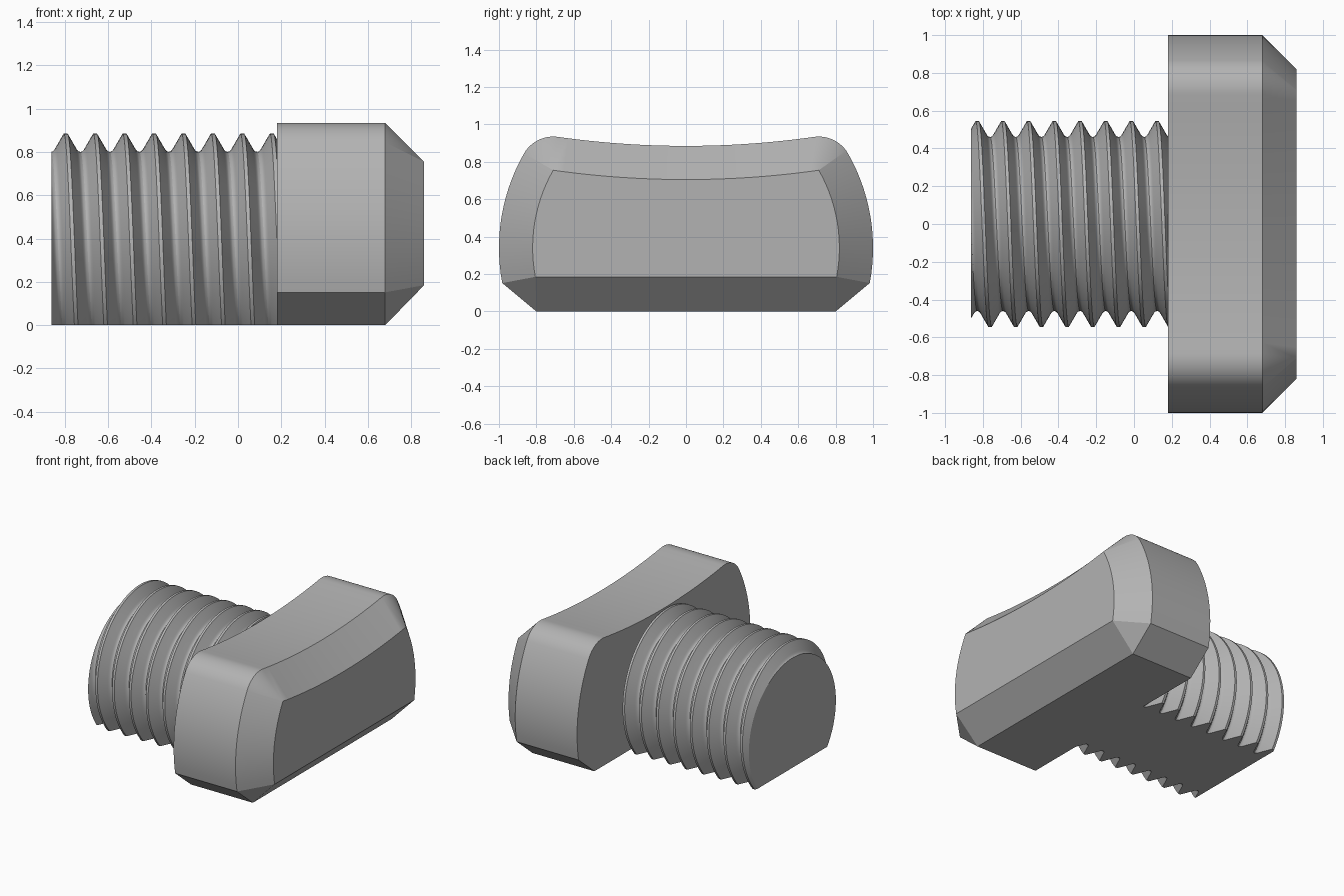
import bpy, bmesh, math
from mathutils import Vector

if "Cube" in bpy.data.objects:
    bpy.data.objects.remove(bpy.data.objects["Cube"])

steel = bpy.data.materials.new("grey steel")
steel.use_nodes = True
steel.diffuse_color = (0.45, 0.45, 0.45, 1)
steel.node_tree.nodes["Principled BSDF"].inputs["Base Color"].default_value = (0.45, 0.45, 0.45, 1)


def finish(bm, name):
    bmesh.ops.recalc_face_normals(bm, faces=bm.faces[:])
    mesh = bpy.data.meshes.new(name)
    bm.to_mesh(mesh)
    bm.free()
    obj = bpy.data.objects.new(name, mesh)
    bpy.context.collection.objects.link(obj)
    mesh.materials.append(steel)
    bpy.ops.object.select_all(action='DESELECT')
    obj.select_set(True)
    bpy.context.view_layer.objects.active = obj
    bpy.ops.object.shade_smooth_by_angle(angle=math.radians(28))
    return obj


def cut_and_cap(bm, point, outward):
    """Trim everything beyond a plane and close the opening."""
    cut = bmesh.ops.bisect_plane(bm, geom=bm.verts[:] + bm.edges[:] + bm.faces[:],
                                 plane_co=point, plane_no=outward, clear_outer=True)
    rim = [g for g in cut["geom_cut"] if isinstance(g, bmesh.types.BMEdge)]
    bmesh.ops.contextual_create(bm, geom=rim)


# Threaded shaft: one tooth profile swept along a right-handed helix
AXIS_Z, PITCH, STEPS, TURNS = 0.34, 0.136, 80, 12
BACK, SHOULDER = -0.862, 0.18
half_tooth = [(0.0085, 0.545), (0.046, 0.480), (0.052, 0.470), (0.059, 0.4635), (0.068, 0.461)]
tooth = [(-s, r) for s, r in reversed(half_tooth)] + half_tooth
bm = bmesh.new()
rows = []
for i in range(STEPS * TURNS + 1):
    a = math.tau * (i + 0.3) / STEPS
    x = -0.83 - 2 * PITCH + PITCH * a / math.tau
    rows.append([bm.verts.new((x + s, r * math.cos(a), AXIS_Z + r * math.sin(a))) for s, r in tooth])
for r0, r1 in zip(rows, rows[1:]):
    for k in range(len(tooth) - 1):
        bm.faces.new((r0[k], r0[k + 1], r1[k + 1], r1[k]))
bmesh.ops.remove_doubles(bm, verts=bm.verts[:], dist=1e-4)
cut_and_cap(bm, (BACK, 0, 0), (-1, 0, 0))
cut_and_cap(bm, (SHOULDER, 0, 0), (1, 0, 0))
cut_and_cap(bm, (0, 0, 0), (0, 0, -1))
# The end against the head is hidden, so leave it open
bm.normal_update()
hidden = [f for f in bm.faces if all(abs(v.co.x - SHOULDER) < 1e-4 for v in f.verts)]
bmesh.ops.delete(bm, geom=hidden, context='FACES')
finish(bm, "threaded_shaft")

# Thumb head: pairs of (end-face point, body outline point) around one half
CHAMFER = 0.18


def arc(cy, cz, radius, start, end, count, sign=1):
    """Points on an arc, each with its outline point offset by the chamfer."""
    pairs = []
    for i in range(count + 1):
        a = math.radians(start + (end - start) * i / count)
        d = Vector((math.cos(a), math.sin(a)))
        c = Vector((cy, cz))
        pairs.append((c + d * radius, c + d * (radius + sign * CHAMFER)))
    return pairs


side = arc(-0.018, AXIS_Z, 0.838, -10.66, 29.7, 14)
corner = arc(0.71, 0.755, 0, 29.7, 98.05, 12)
top = arc(0, 5.775, 5.07, -81.95, -90, 12, -1)
half = [(side[0][0], Vector((0.80, 0)))] + side + corner[1:] + top[1:]
outline = half + [(Vector((-p.x, p.y)), Vector((-q.x, q.y))) for p, q in reversed(half[:-1])]

bm = bmesh.new()
back_ring = [bm.verts.new((SHOULDER, q.x, q.y)) for p, q in outline]
edge_ring = [bm.verts.new((0.68, q.x, q.y)) for p, q in outline]
end_ring = [bm.verts.new((0.68 + CHAMFER, p.x, p.y)) for p, q in outline]
for a, b in ((back_ring, edge_ring), (edge_ring, end_ring)):
    for i in range(len(a)):
        j = (i + 1) % len(a)
        bm.faces.new((a[i], a[j], b[j], b[i]))
bm.faces.new(back_ring)
bm.faces.new(end_ring)
bmesh.ops.remove_doubles(bm, verts=bm.verts[:], dist=1e-4)
finish(bm, "thumb_head")
